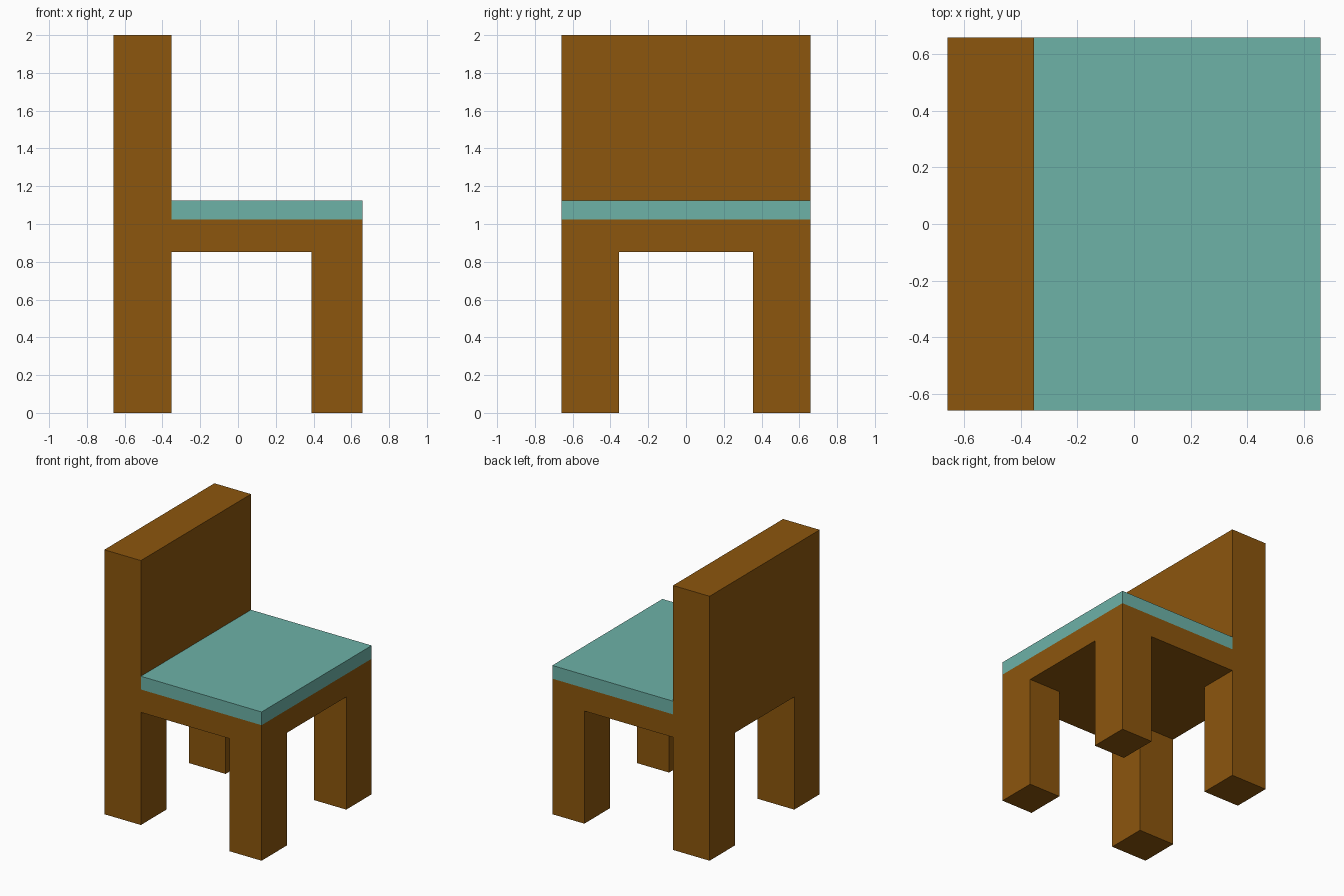
import bpy
import bmesh

if "Cube" in bpy.data.objects:
    bpy.data.objects.remove(bpy.data.objects["Cube"])


def material(name, color):
    mat = bpy.data.materials.new(name)
    mat.diffuse_color = (*color, 1.0)
    mat.use_nodes = True
    mat.node_tree.nodes["Principled BSDF"].inputs["Base Color"].default_value = mat.diffuse_color
    return mat


def extrude_profile(name, profile, y0, y1, mat):
    """Extrude an (x, z) outline along y into a closed solid."""
    bm = bmesh.new()
    face = bm.faces.new([bm.verts.new((x, y0, z)) for x, z in profile])
    result = bmesh.ops.extrude_face_region(bm, geom=[face])
    moved = [g for g in result["geom"] if isinstance(g, bmesh.types.BMVert)]
    bmesh.ops.translate(bm, verts=moved, vec=(0, y1 - y0, 0))
    bmesh.ops.recalc_face_normals(bm, faces=bm.faces)
    mesh = bpy.data.meshes.new(name)
    bm.to_mesh(mesh)
    bm.free()
    mesh.materials.append(mat)
    obj = bpy.data.objects.new(name, mesh)
    bpy.context.collection.objects.link(obj)
    return obj


def box(name, x0, x1, y0, y1, z0, z1, mat):
    return extrude_profile(name, [(x0, z0), (x1, z0), (x1, z1), (x0, z1)], y0, y1, mat)


wood = material("wood", (0.263, 0.093, 0.004))
fabric = material("fabric", (0.153, 0.445, 0.386))

HALF = 0.658          # half width and depth
BACK_X = -0.352       # front face of the backrest
FRONT_LEG_X = 0.39    # rear face of the front legs
LEG_Y = 0.354         # inner faces of the legs
UNDER, SEAT, CUSHION, TOP = 0.852, 1.025, 1.125, 2.0

# Seat base and backrest as one L-shaped solid
extrude_profile("seat_and_backrest",
                [(-HALF, UNDER), (HALF, UNDER), (HALF, SEAT),
                 (BACK_X, SEAT), (BACK_X, TOP), (-HALF, TOP)],
                -HALF, HALF, wood)

# Cushion
box("seat_cushion", BACK_X, HALF, -HALF, HALF, SEAT, CUSHION, fabric)

# Four legs
for side, y0, y1 in (("right", -HALF, -LEG_Y), ("left", LEG_Y, HALF)):
    box(f"back_leg_{side}", -HALF, BACK_X, y0, y1, 0, UNDER, wood)
    box(f"front_leg_{side}", FRONT_LEG_X, HALF, y0, y1, 0, UNDER, wood)
